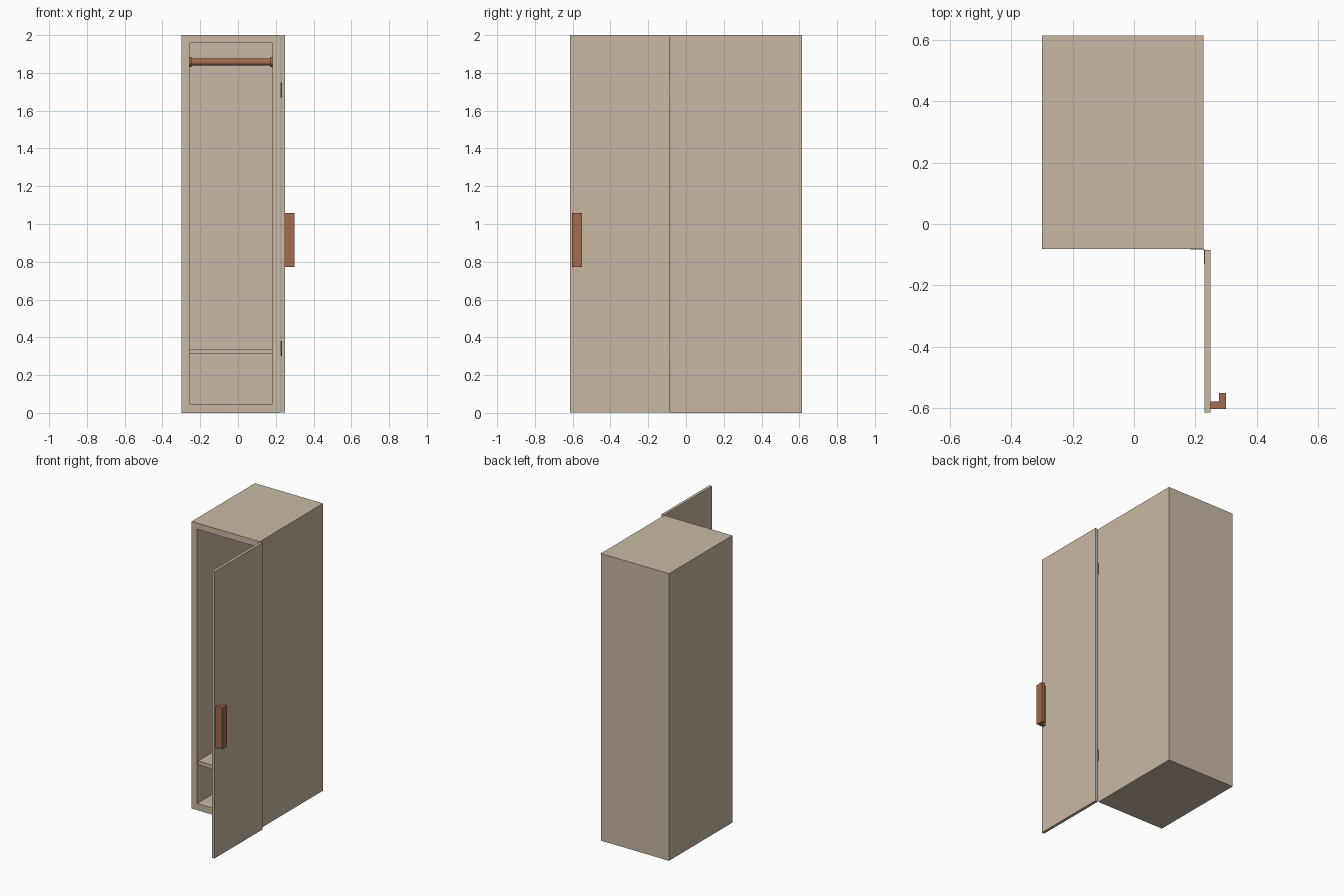
import bpy, bmesh, math

if "Cube" in bpy.data.objects:
    bpy.data.objects.remove(bpy.data.objects["Cube"])


def material(name, rgb):
    m = bpy.data.materials.new(name)
    m.diffuse_color = (*rgb, 1.0)
    m.use_nodes = True
    m.node_tree.nodes["Principled BSDF"].inputs["Base Color"].default_value = m.diffuse_color
    return m


TAN = material("pale_wood", (0.584, 0.485, 0.365))
BROWN = material("brown_wood", (0.366, 0.150, 0.076))
DARK = material("dark_metal", (0.05, 0.045, 0.04))


def finish(bm, name, mat):
    bmesh.ops.recalc_face_normals(bm, faces=bm.faces)
    me = bpy.data.meshes.new(name)
    bm.to_mesh(me)
    bm.free()
    me.materials.append(mat)
    ob = bpy.data.objects.new(name, me)
    bpy.context.collection.objects.link(ob)
    return ob


def box_bm(x0, x1, y0, y1, z0, z1):
    bm = bmesh.new()
    bmesh.ops.create_cube(bm, size=1)
    for v in bm.verts:
        v.co = (x1 if v.co.x > 0 else x0,
                y1 if v.co.y > 0 else y0,
                z1 if v.co.z > 0 else z0)
    return bm


def box(name, mat, *dims):
    return finish(box_bm(*dims), name, mat)


def cylinder(name, mat, radius, length, loc, axis, sides=32):
    bpy.ops.mesh.primitive_cylinder_add(
        vertices=sides, radius=radius, depth=length, location=loc,
        rotation=(0, math.pi / 2, 0) if axis == "x" else (0, 0, 0))
    ob = bpy.context.object
    ob.name = name
    ob.data.materials.append(mat)
    bpy.ops.object.shade_smooth_by_angle()
    return ob


# Key planes
LEFT, RIGHT, FRONT, BACK, WALL = -0.30, 0.226, -0.082, 0.615, 0.043
IN_L, IN_R, IN_B = LEFT + WALL, RIGHT - WALL, BACK - WALL

# Cabinet: solid box, front face inset and pushed back to hollow it out
bm = box_bm(LEFT, RIGHT, FRONT, BACK, 0, 2)
bm.normal_update()
front = min(bm.faces, key=lambda f: f.calc_center_median().y)
bmesh.ops.inset_region(bm, faces=[front], thickness=WALL + 0.002)
for v in front.verts:
    v.co.x = IN_L if v.co.x < 0 else IN_R
    v.co.z = 0.047 if v.co.z < 1 else 1.957
res = bmesh.ops.extrude_discrete_faces(bm, faces=[front])
for v in res["faces"][0].verts:
    v.co.y = IN_B
finish(bm, "cabinet", TAN)

# Low shelf, slightly set back from the opening
box("shelf", TAN, IN_L, IN_R, FRONT + 0.01, IN_B, 0.312, 0.339)

# Hanging rail with an end cup on each side wall
rail_y, rail_z = (FRONT + BACK) / 2, 1.857
cylinder("hanging_rail", BROWN, 0.018, IN_R - IN_L,
         ((IN_L + IN_R) / 2, rail_y, rail_z), "x")
for side, x in (("left", IN_L + 0.005), ("right", IN_R - 0.005)):
    cylinder("rail_cup_" + side, BROWN, 0.026, 0.01, (x, rail_y, rail_z), "x")

# Door, standing open at a right angle
DOOR_IN, DOOR_OUT = 0.229, 0.249
box("door", TAN, DOOR_IN, DOOR_OUT, -0.614, -0.085, 0.002, 2)

# Hinges: two thin leaves around a pin
for name, z0, z1 in (("lower", 0.30, 0.38), ("upper", 1.67, 1.75)):
    box("hinge_leaf_cabinet_" + name, TAN,
        0.182, 0.2275, FRONT - 0.001, FRONT + 0.001, z0, z1)
    box("hinge_leaf_door_" + name, TAN,
        DOOR_IN - 0.001, DOOR_IN + 0.001, -0.13, -0.083, z0, z1)
    cylinder("hinge_pin_" + name, DARK, 0.0025, z1 - z0,
             (0.2275, -0.0835, (z0 + z1) / 2), "z", 12)

# L-shaped handle, extruded upwards from its plan profile
profile = [(DOOR_OUT, -0.603), (0.30, -0.603), (0.30, -0.55),
           (0.277, -0.55), (0.277, -0.578), (DOOR_OUT, -0.578)]
bm = bmesh.new()
face = bm.faces.new([bm.verts.new((x, y, 0.772)) for x, y in profile])
ext = bmesh.ops.extrude_face_region(bm, geom=[face])
for v in ext["geom"]:
    if isinstance(v, bmesh.types.BMVert):
        v.co.z = 1.059
finish(bm, "door_handle", BROWN)
